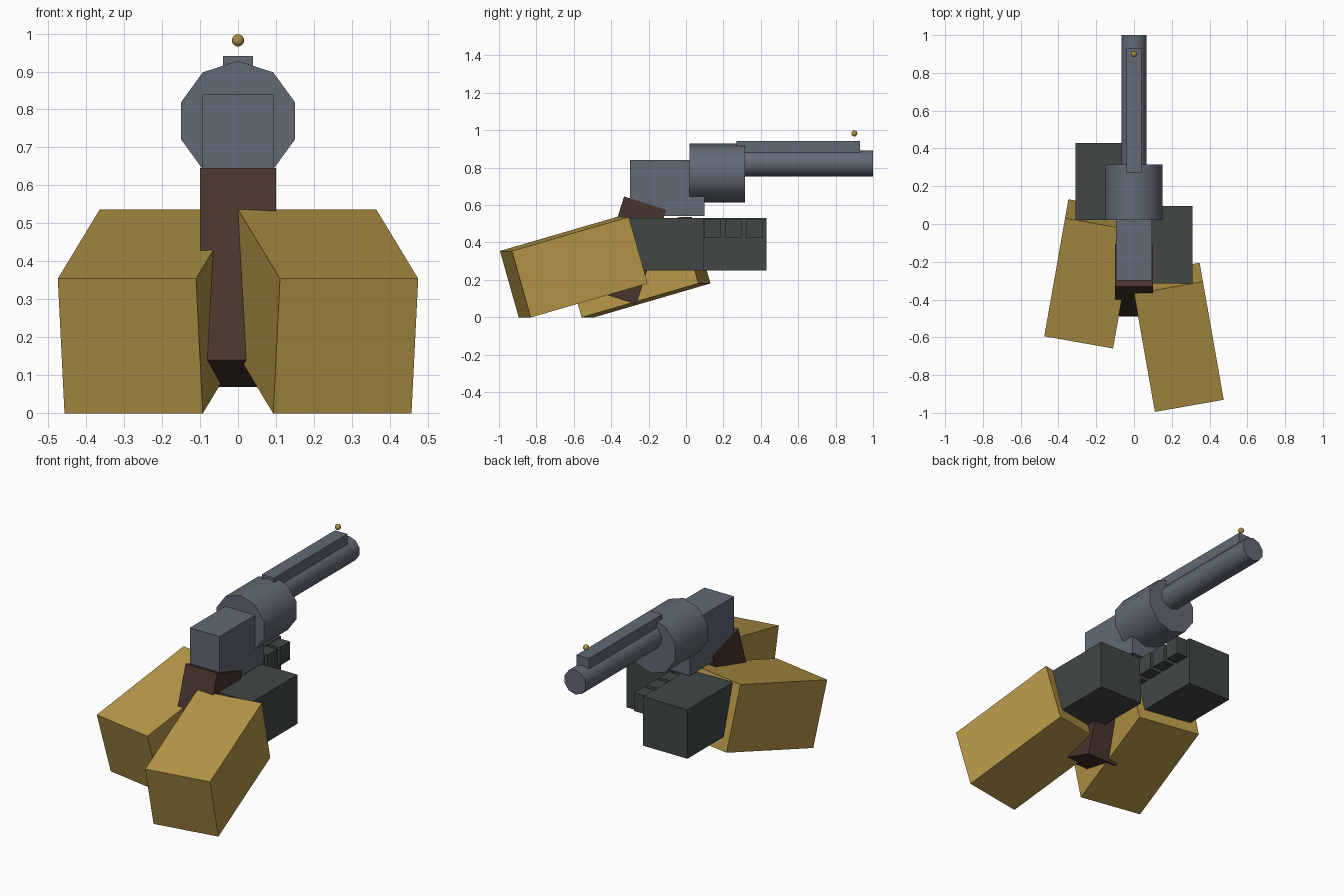
import bpy
from math import radians, pi

cube = bpy.data.objects.get("Cube")
if cube:
    bpy.data.objects.remove(cube, do_unlink=True)


def material(name, rgb):
    m = bpy.data.materials.new(name)
    m.use_nodes = True
    m.diffuse_color = (*rgb, 1)
    m.node_tree.nodes["Principled BSDF"].inputs["Base Color"].default_value = (*rgb, 1)
    return m


TAN = material("sleeve tan", (0.47, 0.31, 0.065))
GREEN = material("glove dark green", (0.052, 0.064, 0.062))
STEEL = material("steel grey", (0.122, 0.143, 0.18))
WOOD = material("dark wood", (0.066, 0.036, 0.026))
BRASS = material("brass", (0.43, 0.26, 0.06))


def finish(name, mat):
    ob = bpy.context.object
    ob.name = name
    ob.data.materials.append(mat)
    return ob


def box(name, mat, centre, size, pitch=0, yaw=0):
    bpy.ops.mesh.primitive_cube_add(size=1, location=centre,
                                    rotation=(radians(pitch), 0, radians(yaw)))
    ob = finish(name, mat)
    ob.scale = size
    return ob


def tube(name, mat, radius, y0, y1, z):
    # ten-sided cylinder along y with a corner on top
    bpy.ops.mesh.primitive_cylinder_add(vertices=10, radius=radius, depth=y1 - y0,
                                        location=(0, (y0 + y1) / 2, z),
                                        rotation=(-pi / 2, 0, 0))
    finish(name, mat)
    bpy.ops.object.shade_smooth_by_angle(angle=radians(40))


# Arms and fists, the right pair set further back
for side, word, shift in ((1, "left", 0), (-1, "right", 0.336)):
    box(word + "_sleeve", TAN, (side * 0.229, -0.6 + shift, 0.267),
        (0.37, 0.66, 0.37), 16, side * 10)
    box(word + "_fist", GREEN, (side * 0.17, -0.115 + shift + 0.004, 0.39),
        (0.28, 0.41, 0.28))

# Fingers wrapping from the right fist
for i in range(4):
    box(f"finger_{i + 1}", GREEN, (-0.01, 0.027 + i * 0.113, 0.474), (0.1, 0.09, 0.104))

# Grip and frame
box("grip", WOOD, (0, -0.298, 0.357), (0.2, 0.236, 0.53), -17.5)
box("frame", STEEL, (0, -0.1, 0.69), (0.188, 0.4, 0.3))

# Drum, barrel, rib and bead sight
tube("drum", STEEL, 0.158, 0.02, 0.315, 0.77)
tube("barrel", STEEL, 0.07, 0.25, 1.0, 0.822)
box("top_rib", STEEL, (0, 0.6, 0.911), (0.078, 0.66, 0.06))
bpy.ops.mesh.primitive_uv_sphere_add(segments=16, ring_count=10, radius=0.016,
                                     location=(0, 0.9, 0.982))
finish("bead_sight", BRASS)
bpy.ops.object.shade_smooth_by_angle(angle=radians(40))
